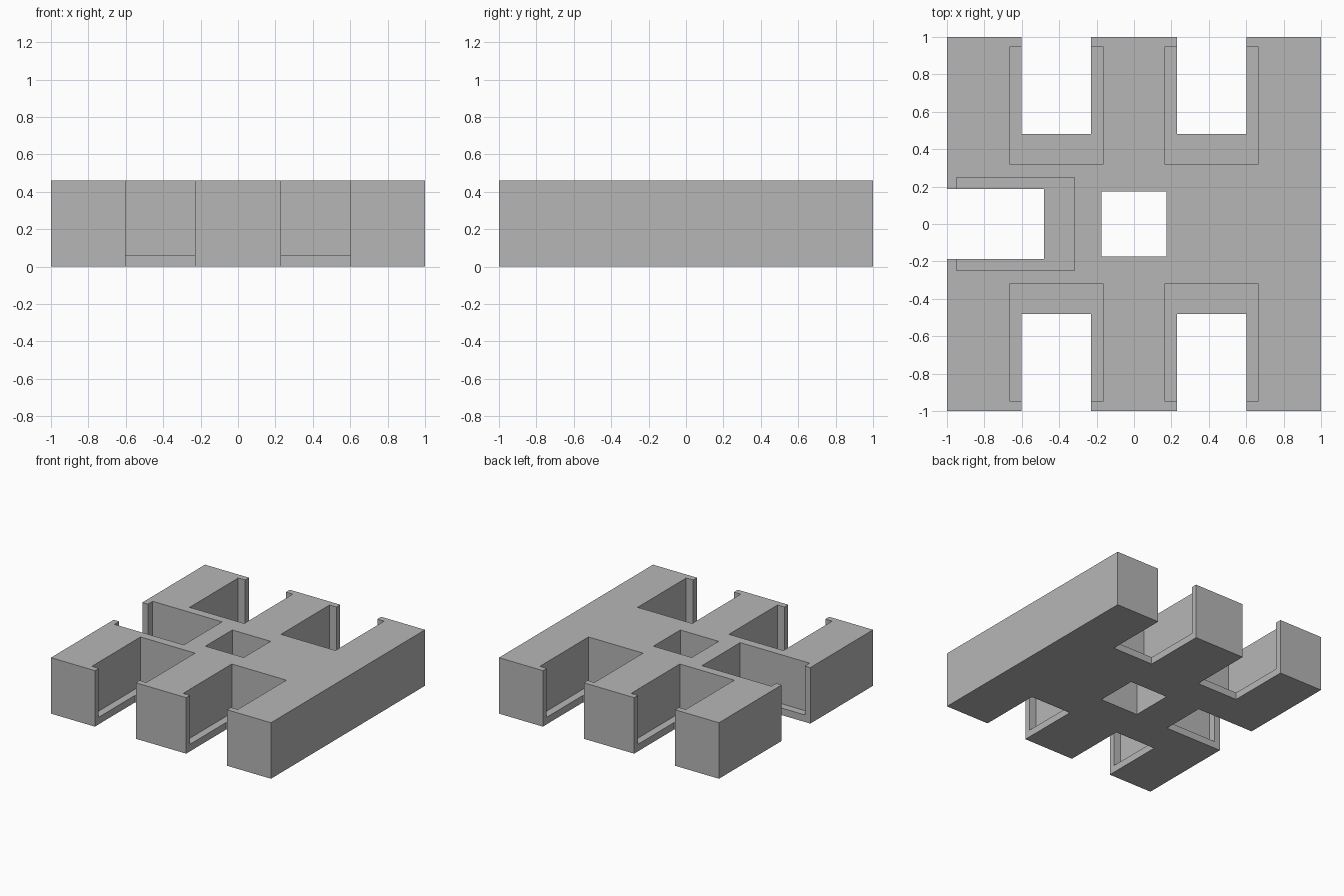
import bpy
import bmesh
from mathutils import Matrix, Vector

default_cube = bpy.data.objects.get("Cube")
if default_cube:
    bpy.data.objects.remove(default_cube, do_unlink=True)

HEIGHT = 0.46
LEDGE = 0.058      # thickness of the floor ledge in each bay
BAY_X = 0.415      # bay centre line

grey = bpy.data.materials.new("plain grey")
grey.use_nodes = True
colour = (0.47, 0.47, 0.47, 1)
grey.diffuse_color = colour
grey.node_tree.nodes["Principled BSDF"].inputs["Base Color"].default_value = colour


def box(name, low, high):
    """Axis-aligned box between two corners."""
    low, high = Vector(low), Vector(high)
    bm = bmesh.new()
    bmesh.ops.create_cube(bm, size=1, matrix=Matrix.Translation((low + high) / 2)
                          @ Matrix.Diagonal((*(high - low), 1)))
    mesh = bpy.data.meshes.new(name)
    bm.to_mesh(mesh)
    bm.free()
    obj = bpy.data.objects.new(name, mesh)
    bpy.context.collection.objects.link(obj)
    mesh.materials.append(grey)
    return obj


def cut(target, low, high):
    """Subtract a box and discard the cutter."""
    low, high = zip(*(sorted(pair) for pair in zip(low, high)))
    cutter = box("cutter", low, high)
    cutter.hide_render = True
    modifier = target.modifiers.new("cut", "BOOLEAN")
    modifier.operation = "DIFFERENCE"
    modifier.solver = "EXACT"
    modifier.object = cutter
    bpy.context.view_layer.objects.active = target
    bpy.ops.object.modifier_apply(modifier=modifier.name)
    bpy.data.objects.remove(cutter, do_unlink=True)


# Main block
block = box("slotted_block", (-1, -1, 0), (1, 1, HEIGHT))

# Each bay: a through slot open at the edge, plus a wider pocket above the ledge
SLOT = (0.186, 0.48, 1.1, -0.1, 0.7)
POCKET = (0.248, 0.319, 0.95, LEDGE, 0.6)

for half, inner, outer, bottom, top in (SLOT, POCKET):
    # Front and back bays
    for side in (-1, 1):
        for x in (-BAY_X, BAY_X):
            cut(block, (x - half, side * inner, bottom), (x + half, side * outer, top))
    # Right side bay
    cut(block, (-outer, -half, bottom), (-inner, half, top))

# Square hole through the centre
cut(block, (-0.174, -0.174, -0.1), (0.174, 0.174, 0.7))
